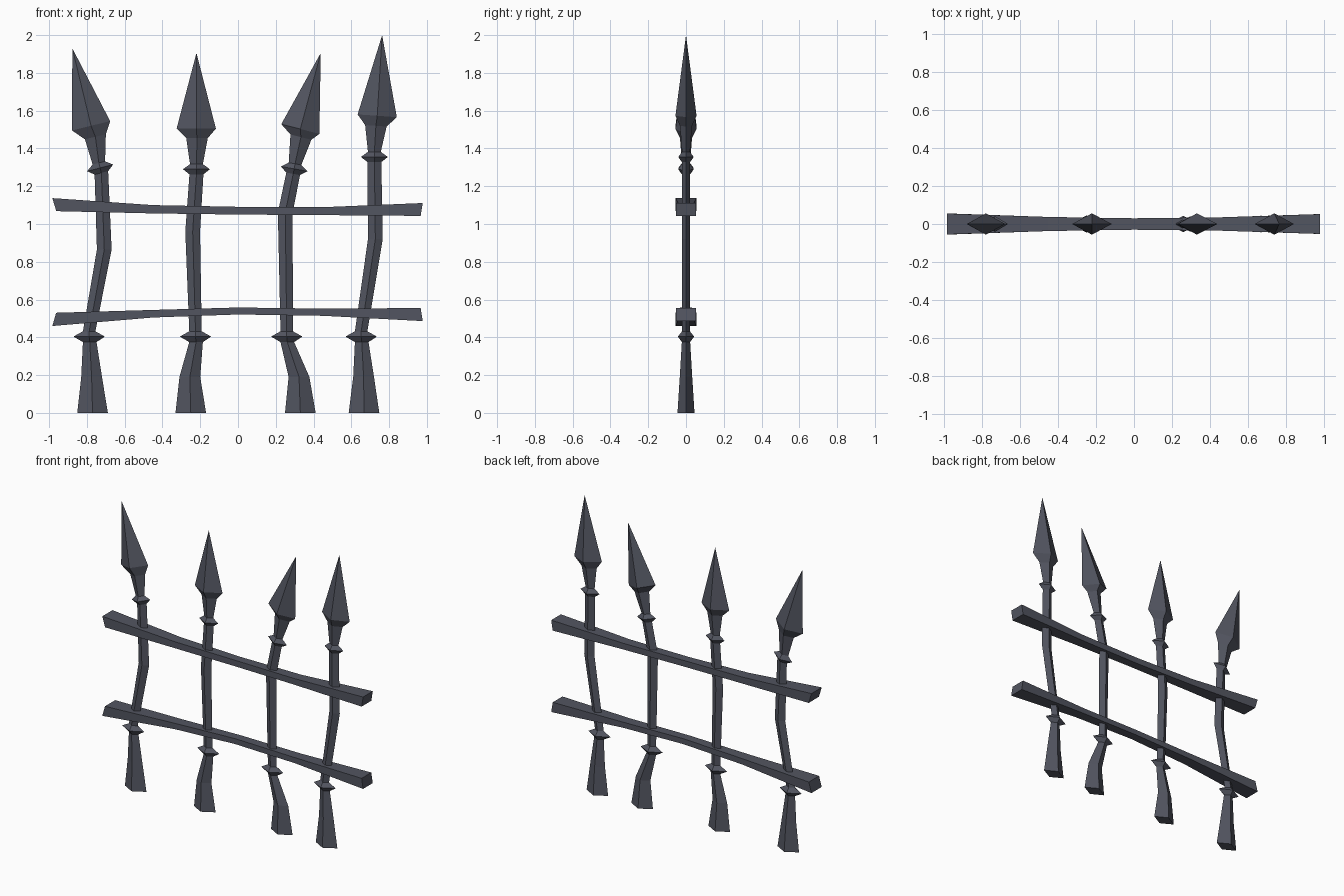
import bpy, bmesh, math

if "Cube" in bpy.data.objects:
    bpy.data.objects.remove(bpy.data.objects["Cube"])

iron = bpy.data.materials.new("dark slate iron")
iron.diffuse_color = (0.085, 0.091, 0.118, 1)
iron.use_nodes = True
iron.node_tree.nodes["Principled BSDF"].inputs["Base Color"].default_value = iron.diffuse_color


def loft(name, rings):
    """Skin a list of four-point rings and cap both ends."""
    bm = bmesh.new()
    vs = [[bm.verts.new(p) for p in r] for r in rings]
    for a, b in zip(vs, vs[1:]):
        for i in range(4):
            j = (i + 1) % 4
            bm.faces.new((a[i], a[j], b[j], b[i]))
    bm.faces.new(vs[0][::-1])
    bm.faces.new(vs[-1])
    bmesh.ops.remove_doubles(bm, verts=bm.verts, dist=1e-5)
    bmesh.ops.recalc_face_normals(bm, faces=bm.faces)
    me = bpy.data.meshes.new(name)
    bm.to_mesh(me)
    bm.free()
    me.materials.append(iron)
    ob = bpy.data.objects.new(name, me)
    bpy.context.collection.objects.link(ob)


def diamond(x, z, w, d, t=0):
    """Diamond section, half width w, half depth d, tilted by t."""
    c, s = w * math.cos(t), w * math.sin(t)
    return [(x - c, 0, z - s), (x, -d, z), (x + c, 0, z + s), (x, d, z)]


def picket(name, base, mid, knot, bend, collar, neck, head, tip):
    cx, cz, t = collar
    ux, uz = -0.027 * math.sin(t), 0.027 * math.cos(t)
    loft(name, [
        diamond(base, 0, .081, .045),              # flared foot
        diamond(mid, .19, .055, .033),
        diamond(knot + .003, .375, .036, .022),    # lower collar
        diamond(knot, .404, .083, .043),
        diamond(knot, .432, .033, .021),
        diamond(*bend, .039, .022),                # crooked shaft
        diamond(cx - ux, cz - uz, .037, .022, t),  # upper collar
        diamond(cx, cz, .071, .041, t),
        diamond(cx + ux, cz + uz, .034, .021, t),
        diamond(*neck, .057, .032, head[2]),       # spearhead
        diamond(head[0], head[1], .104, .056, head[2]),
        diamond(*tip, 0, 0),
    ])


picket("picket_1", -.77, -.775, -.788, (-.708, .865), (-.73, 1.297, .25),
       (-.755, 1.462), (-.778, 1.52, .24), (-.877, 1.93))
picket("picket_2", -.25, -.255, -.225, (-.24, .96), (-.22, 1.29, 0),
       (-.217, 1.455), (-.221, 1.505, 0), (-.22, 1.905))
picket("picket_3", .33, .323, .258, (.25, 1.06), (.297, 1.292, -.18),
       (.333, 1.46), (.33, 1.503, -.25), (.438, 1.905))
picket("picket_4", .667, .665, .652, (.727, .92), (.722, 1.355, 0),
       (.73, 1.52), (.737, 1.573, -.07), (.763, 2.0))


def rail(name, stations):
    """Bowed bar: x at top, x at bottom, top z, bottom z, half depth."""
    loft(name, [[(xb, -d, zb), (xb, d, zb), (xt, d, zt), (xt, -d, zt)]
                for xt, xb, zt, zb, d in stations])


rail("upper_rail", [(-.983, -.962, 1.137, 1.068, .055),
                    (-.45, -.45, 1.1, 1.056, .037),
                    (0, 0, 1.091, 1.05, .03),
                    (.45, .45, 1.089, 1.047, .035),
                    (.978, .967, 1.111, 1.043, .052)])
rail("lower_rail", [(-.963, -.983, .53, .46, .055),
                    (-.45, -.45, .545, .505, .037),
                    (0, 0, .558, .521, .03),
                    (.45, .45, .552, .514, .035),
                    (.967, .978, .555, .486, .052)])
